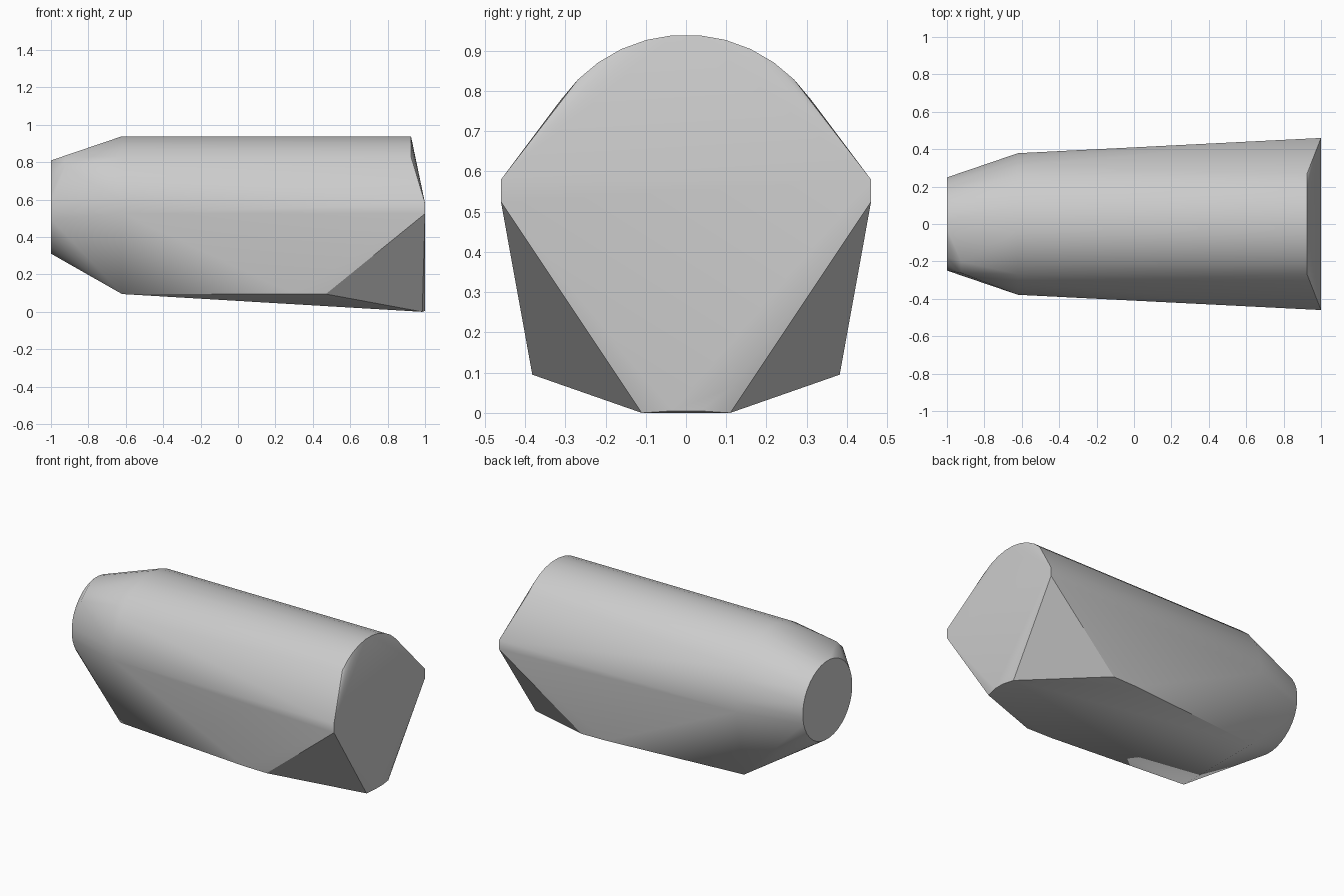
import bpy, bmesh
from math import sin, cos, radians

cube = bpy.data.objects.get("Cube")
if cube:
    bpy.data.objects.remove(cube, do_unlink=True)

grey = bpy.data.materials.new("plain grey")
grey.use_nodes = True
colour = (0.6, 0.6, 0.6, 1)
grey.diffuse_color = colour
grey.node_tree.nodes["Principled BSDF"].inputs["Base Color"].default_value = colour

AXIS_Z = 0.56


def arc(x, radius, start, end, step=10):
    """Points round the long axis; angles in degrees from straight up."""
    return [(x, radius * sin(radians(a)), AXIS_Z + radius * cos(radians(a)))
            for a in range(start, end + 1, step)]


def pair(x, y, z):
    return [(x, y, z), (x, -y, z)]


points = arc(-1, 0.25, 5, 355)              # narrow round end
points += arc(-0.62, 0.38, 5, 355)          # shoulder ring
points += arc(0.925, 0.38, -45, 45)         # rounded top of the wide end
# Wide end: side corners and the blunt lower tip
for x, y, z in [(1, 0.46, 0.58), (1, 0.46, 0.525), (1, 0.115, 0.065),
                (1, 0.035, 0.005), (0.985, 0.11, 0)]:
    points += pair(x, y, z)
# Keel edges along the underside
for x, y in [(0.47, 0.382), (0.3, 0.378), (-0.62, 0.30)]:
    points += pair(x, y, 0.095)
# Small lug on one shoulder of the narrow end
points += [(-0.925, -0.2, 0.835), (-0.925, -0.262, 0.775)]

# Wrap everything in one convex shell
bm = bmesh.new()
for p in points:
    bm.verts.new(p)
hull = bmesh.ops.convex_hull(bm, input=bm.verts)
inside = {g for g in hull["geom_interior"] + hull["geom_unused"]
          if isinstance(g, bmesh.types.BMVert)}
bmesh.ops.delete(bm, geom=list(inside), context="VERTS")
bmesh.ops.dissolve_limit(bm, angle_limit=radians(0.5), verts=bm.verts, edges=bm.edges)
bmesh.ops.recalc_face_normals(bm, faces=bm.faces)

mesh = bpy.data.meshes.new("hull_body")
bm.to_mesh(mesh)
bm.free()
mesh.materials.append(grey)
body = bpy.data.objects.new("hull_body", mesh)
bpy.context.collection.objects.link(body)
bpy.context.view_layer.objects.active = body
body.select_set(True)
bpy.ops.object.shade_smooth_by_angle(angle=radians(30))
